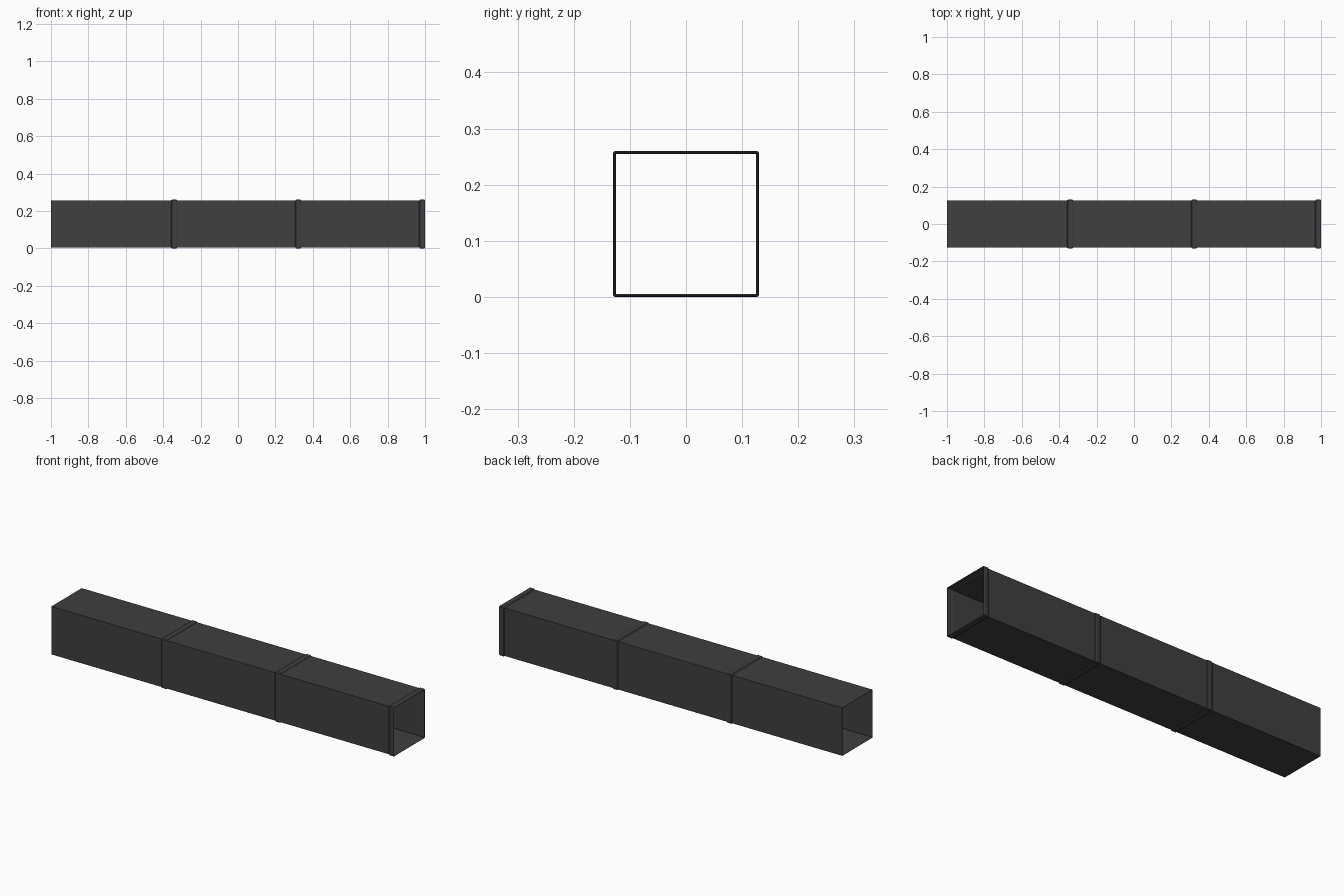
import bpy, bmesh

if "Cube" in bpy.data.objects:
    bpy.data.objects.remove(bpy.data.objects["Cube"])

LENGTH, OVERLAP = 0.673, 0.01
CENTRE_Z = 0.13

mat = bpy.data.materials.new("dark_grey")
mat.diffuse_color = (0.05, 0.05, 0.05, 1)
mat.use_nodes = True
mat.node_tree.nodes["Principled BSDF"].inputs["Base Color"].default_value = mat.diffuse_color


def ring(bm, x, h, c):
    # square loop with slightly cut corners
    k = h - c
    pts = [(h, -k), (h, k), (k, h), (-k, h), (-h, k), (-h, -k), (-k, -h), (k, -h)]
    return [bm.verts.new((x, y, z + CENTRE_Z)) for y, z in pts]


def duct_section(name, x0):
    # thin square tube with a raised socket collar at its right end
    x1 = x0 + LENGTH
    profile = [  # x, half width, corner cut: outside, then back along the inside
        (x0, 0.1265, 0.0005), (x1 - 0.031, 0.1265, 0.0005),
        (x1 - 0.026, 0.13, 0.003), (x1 - 0.004, 0.13, 0.003),
        (x1, 0.1285, 0.002), (x1, 0.1268, 0.001),
        (x1 - 0.025, 0.1268, 0.001), (x1 - 0.029, 0.1250, 0.0005),
        (x0, 0.1250, 0.0005)]
    bm = bmesh.new()
    rings = [ring(bm, *p) for p in profile]
    for a, b in zip(rings, rings[1:] + rings[:1]):
        for i in range(8):
            j = (i + 1) % 8
            bm.faces.new((a[i], a[j], b[j], b[i]))
    bmesh.ops.recalc_face_normals(bm, faces=bm.faces)
    me = bpy.data.meshes.new(name)
    bm.to_mesh(me)
    bm.free()
    me.materials.append(mat)
    ob = bpy.data.objects.new(name, me)
    bpy.context.collection.objects.link(ob)


# three sections, each end seated in the previous collar
step = (2 - LENGTH) / 2
for n in range(3):
    duct_section(f"duct_section_{n + 1}", -1 + n * step)
